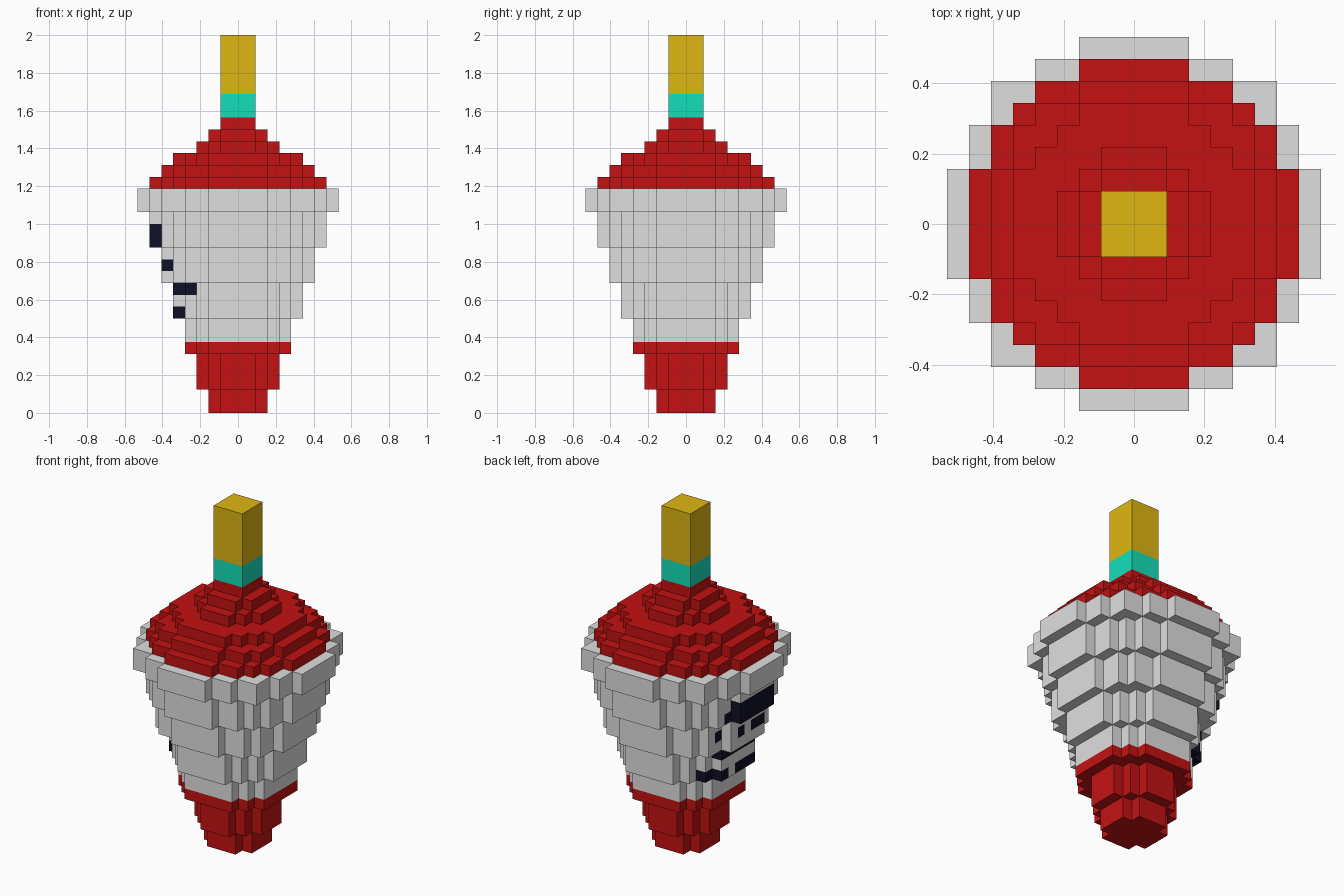
import bpy
import bmesh
import math

if "Cube" in bpy.data.objects:
    bpy.data.objects.remove(bpy.data.objects["Cube"])

U = 2.0 / 32          # edge length of one block


def material(name, rgb):
    m = bpy.data.materials.new(name)
    m.diffuse_color = (*rgb, 1.0)
    m.use_nodes = True
    m.node_tree.nodes["Principled BSDF"].inputs["Base Color"].default_value = m.diffuse_color
    return m


red = material("red", (0.55, 0.006, 0.006))
grey = material("light grey", (0.74, 0.74, 0.74))
teal = material("teal", (0.007, 0.74, 0.49))
gold = material("gold", (0.74, 0.47, 0.006))
ink = material("dark navy", (0.005, 0.005, 0.02))

# Parts as stacks of round block layers: (first layer, last layer + 1, radius)
PARTS = {
    "base": (red, [(0, 2, 2), (2, 5, 3), (5, 6, 4)]),
    "cup": (grey, [(6, 8, 4), (8, 11, 5), (11, 14, 6), (14, 17, 7), (17, 19, 8)]),
    "topping": (red, [(19, 20, 7), (20, 21, 6), (21, 22, 5), (22, 23, 3),
                      (23, 24, 2), (24, 25, 1)]),
    "straw_band": (teal, [(25, 27, 1)]),
    "straw": (gold, [(27, 32, 1)]),
}

# Painted face on the left side of the cup: layer -> dark columns along y
FACE = {
    15: range(-2, 3),            # fringe
    14: range(-2, 4),
    12: (-2, -1, 1, 3),          # eyes
    10: range(-3, 3),            # upper lip
    8: (-2, -1, 0, 2, 3),        # mouth
}


def inside(x, y, r):
    return x * x + y * y <= (r + 0.5) ** 2


def disc(r):
    span = range(-r, r + 1)
    return [(x, y) for x in span for y in span if inside(x, y, r)]


def stack_cells(stack):
    return {(x, y, z) for z0, z1, r in stack
            for z in range(z0, z1) for x, y in disc(r)}


solid = set().union(*(stack_cells(s) for _, s in PARTS.values()))


def is_inked(cell):
    # dark blocks are the outermost blocks facing -x
    x, y, z = cell
    return x < 0 and y in FACE.get(z, ()) and (x - 1, y, z) not in solid


def build(name, mat, stack):
    bm = bmesh.new()
    for cell in stack_cells(stack):
        for axis in range(3):
            for sign in (-1, 1):
                near = list(cell)
                near[axis] += sign
                if tuple(near) in solid:
                    continue
                # exposed block side
                a, b = (axis + 1) % 3, (axis + 2) % 3
                corners = []
                for s, t in ((-1, -1), (1, -1), (1, 1), (-1, 1))[::sign]:
                    p = [cell[0], cell[1], cell[2] + 0.5]
                    p[axis] += 0.5 * sign
                    p[a] += 0.5 * s
                    p[b] += 0.5 * t
                    corners.append(bm.verts.new([c * U for c in p]))
                face = bm.faces.new(corners)
                face.material_index = int(name == "cup" and is_inked(cell))
    # weld blocks and merge flat areas of one colour
    bmesh.ops.remove_doubles(bm, verts=bm.verts[:], dist=U * 0.01)
    bmesh.ops.dissolve_limit(bm, angle_limit=math.radians(1), verts=bm.verts[:],
                             edges=bm.edges[:], delimit={'MATERIAL', 'NORMAL'})
    mesh = bpy.data.meshes.new(name)
    bm.to_mesh(mesh)
    bm.free()
    mesh.materials.append(mat)
    if name == "cup":
        mesh.materials.append(ink)
    bpy.context.collection.objects.link(bpy.data.objects.new(name, mesh))


for part, (mat, stack) in PARTS.items():
    build(part, mat, stack)
